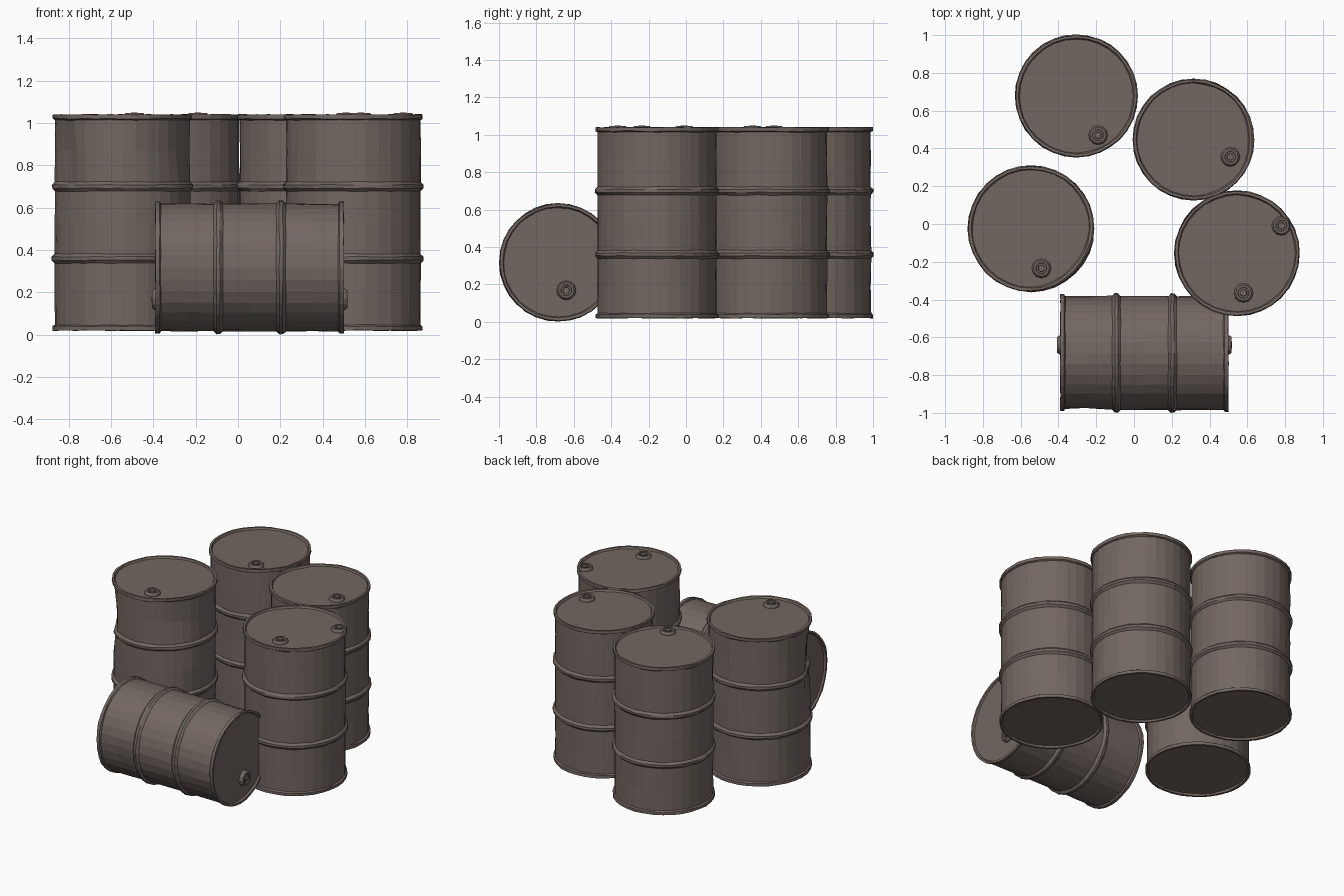
import bpy, bmesh, math, random
from mathutils import Vector, Matrix

random.seed(4)
cube = bpy.data.objects.get("Cube")
if cube:
    bpy.data.objects.remove(cube, do_unlink=True)

steel = bpy.data.materials.new("weathered_steel")
steel.use_nodes = True
colour = (0.17, 0.135, 0.12, 1)
steel.diffuse_color = colour
steel.node_tree.nodes["Principled BSDF"].inputs["Base Color"].default_value = colour

SIDES = 32


def finish(name, bm, matrix):
    bmesh.ops.recalc_face_normals(bm, faces=bm.faces)
    mesh = bpy.data.meshes.new(name)
    bm.to_mesh(mesh)
    bm.free()
    mesh.materials.append(steel)
    ob = bpy.data.objects.new(name, mesh)
    bpy.context.collection.objects.link(ob)
    ob.matrix_world = matrix
    return ob


def wall_profile(radius, height):
    """Half outline of a drum: recessed ends, rolled rims, two rolling hoops."""
    body = radius - 0.012
    pts = [(radius - 0.022, 0.012), (radius - 0.016, 0), (radius - 0.002, 0),
           (radius - 0.002, 0.02), (body, 0.026)]
    for hoop in (height / 3, height * 2 / 3):
        pts += [(body, hoop - height / 6), (body, hoop - 0.022),
                (radius + 0.002, hoop - 0.008), (radius + 0.002, hoop + 0.008),
                (body, hoop + 0.022)]
    pts += [(body, height * 5 / 6)]
    pts += [(r, height - z) for r, z in reversed(pts[:5])]
    return pts


def drum(name, radius, height, matrix, bungs, dents=()):
    bm = bmesh.new()
    rings = []
    for r, z in wall_profile(radius, height):
        ring = []
        for i in range(SIDES):
            a = math.tau * i / SIDES
            rr = r + random.uniform(-0.002, 0.002)
            zz = z + random.uniform(-0.002, 0.002)
            # push the wall in around each dent
            for angle, level, width, depth in dents:
                away = math.remainder(a - angle, math.tau) * radius
                rr -= depth * math.exp(-(away ** 2 + (z - level) ** 2) / width ** 2)
            ring.append(bm.verts.new((rr * math.cos(a), rr * math.sin(a), zz)))
        rings.append(ring)
    for low, high in zip(rings, rings[1:]):
        for i in range(SIDES):
            j = (i + 1) % SIDES
            bm.faces.new((low[i], low[j], high[j], high[i]))
    bm.faces.new(rings[0][::-1])
    bm.faces.new(rings[-1])
    finish(name, bm, matrix)
    for n, (x, y, z, turn) in enumerate(bungs):
        bung(f"{name}_bung_{n + 1}", matrix @ Matrix.Translation((x, y, z))
             @ Matrix.Rotation(turn, 4, 'X'))


def bung(name, matrix):
    """Low round collar with a hexagonal plug sunk into it."""
    bm = bmesh.new()
    outline = [(0.052, -0.005), (0.05, 0.008), (0.042, 0.02), (0.03, 0.02), (0.028, 0.01)]
    rings = []
    for r, z in outline:
        rings.append([bm.verts.new((r * math.cos(math.tau * i / 12),
                                    r * math.sin(math.tau * i / 12), z)) for i in range(12)])
    for low, high in zip(rings, rings[1:]):
        for i in range(12):
            j = (i + 1) % 12
            bm.faces.new((low[i], low[j], high[j], high[i]))
    bm.faces.new(rings[-1])
    bmesh.ops.create_cone(bm, cap_ends=True, segments=6, radius1=0.02, radius2=0.018,
                          depth=0.014, matrix=Matrix.Translation((0, 0, 0.014)))
    finish(name, bm, matrix)


# Standing drums: centre, radius, bung positions in plan, dents
LIFT, TALL = 0.02, 1.02
standing = {
    "back_drum": ((-0.305, 0.678), 0.323, [(-0.19, 0.47)], []),
    "back_left_drum": ((0.315, 0.447), 0.32, [(0.51, 0.355)], [(0.1, 0.95, 0.1, 0.012)]),
    "left_drum": ((0.545, -0.155), 0.33, [(0.78, -0.01), (0.58, -0.365)], []),
    "right_drum": ((-0.545, -0.025), 0.333, [(-0.49, -0.235)],
                   [(3.7, 0.77, 0.1, 0.05), (3.5, 0.6, 0.08, 0.02), (5.6, 0.9, 0.2, 0.02)]),
}
for name, ((cx, cy), radius, caps, dents) in standing.items():
    drum(name, radius, TALL, Matrix.Translation((cx, cy, LIFT)),
         [(x - cx, y - cy, TALL - 0.012, 0) for x, y in caps], dents)

# Fallen drum lying along x, with a bung on each end
LONG = 0.89
lying = Matrix.Translation((-0.39, -0.683, 0.318)) @ Matrix.Rotation(math.pi / 2, 4, 'Y')
drum("fallen_drum", 0.314, LONG, lying,
     [(0.15, 0.043, LONG - 0.003, 0), (0.15, 0.043, 0.003, math.pi)],
     [(4.9, 0.12, 0.12, 0.015)])
